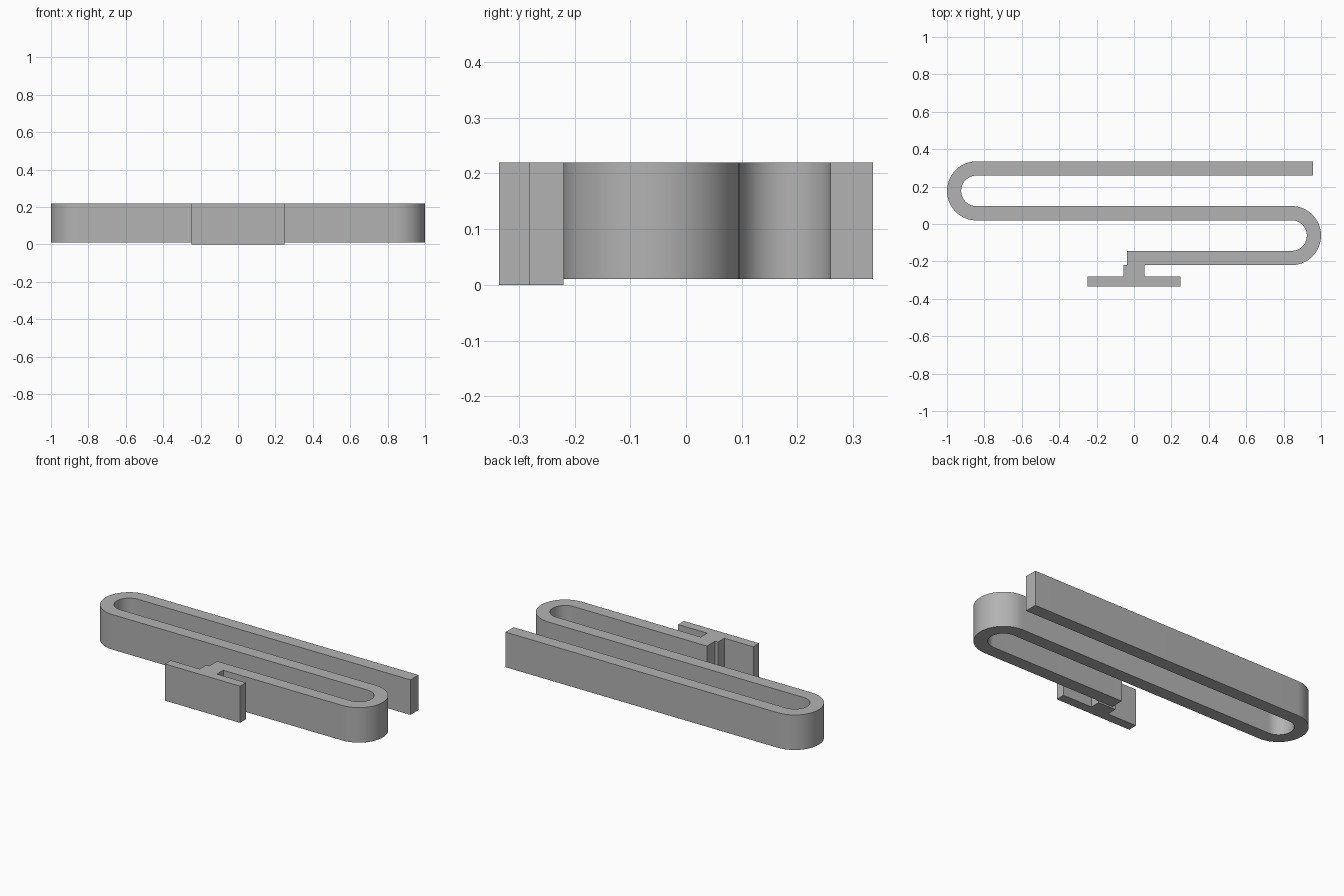
import bpy, bmesh
from math import pi, cos, sin, radians
from mathutils import Vector

cube = bpy.data.objects.get("Cube")
if cube:
    bpy.data.objects.remove(cube, do_unlink=True)

TOP = 0.219          # shared upper face height
HALF = 0.038         # half the strip thickness
BEND = 0.12          # bend radius on the centre line
STEPS = 32

grey = bpy.data.materials.new("plain grey")
grey.use_nodes = True
colour = (0.45, 0.45, 0.45, 1)
grey.diffuse_color = colour
grey.node_tree.nodes["Principled BSDF"].inputs["Base Color"].default_value = colour


def extrude_outline(name, outline, bottom):
    """Raise a flat outline from bottom to TOP."""
    bm = bmesh.new()
    face = bm.faces.new([bm.verts.new((x, y, bottom)) for x, y in outline])
    raised = bmesh.ops.extrude_face_region(bm, geom=[face])["geom"]
    verts = [v for v in raised if isinstance(v, bmesh.types.BMVert)]
    bmesh.ops.translate(bm, verts=verts, vec=(0, 0, TOP - bottom))
    bmesh.ops.recalc_face_normals(bm, faces=bm.faces)
    mesh = bpy.data.meshes.new(name)
    bm.to_mesh(mesh)
    bm.free()
    mesh.materials.append(grey)
    obj = bpy.data.objects.new(name, mesh)
    bpy.context.collection.objects.link(obj)
    bpy.ops.object.select_all(action='DESELECT')
    obj.select_set(True)
    bpy.context.view_layer.objects.active = obj
    bpy.ops.object.shade_smooth_by_angle(angle=radians(30))
    return obj


def bend(x, y, side):
    """Half-turn from the upper run to the lower run: (point, normal) pairs."""
    for i in range(STEPS + 1):
        a = pi / 2 - pi * i / STEPS
        n = Vector((side * cos(a), sin(a)))
        yield Vector((x, y)) + BEND * n, n * side


# Folded strip: three straight runs joined by two half-round bends
up = Vector((0, 1))
path = [(Vector((0.957, 0.297)), -up)]
path += bend(-0.842, 0.177, -1)
path += bend(0.842, -0.062, 1)
path += [(Vector((-0.037, -0.182)), -up)]
outer = [p + n * HALF for p, n in path]
inner = [p - n * HALF for p, n in path]
extrude_outline("folded_strip", outer + inner[::-1], 0.01)

# T-shaped mount: wide front plate with a narrow web reaching the strip
half_t = [(0.248, -0.335), (0.248, -0.28), (0.057, -0.28), (0.057, -0.22)]
extrude_outline("mounting_tee", half_t + [(-x, y) for x, y in half_t[::-1]], 0)
